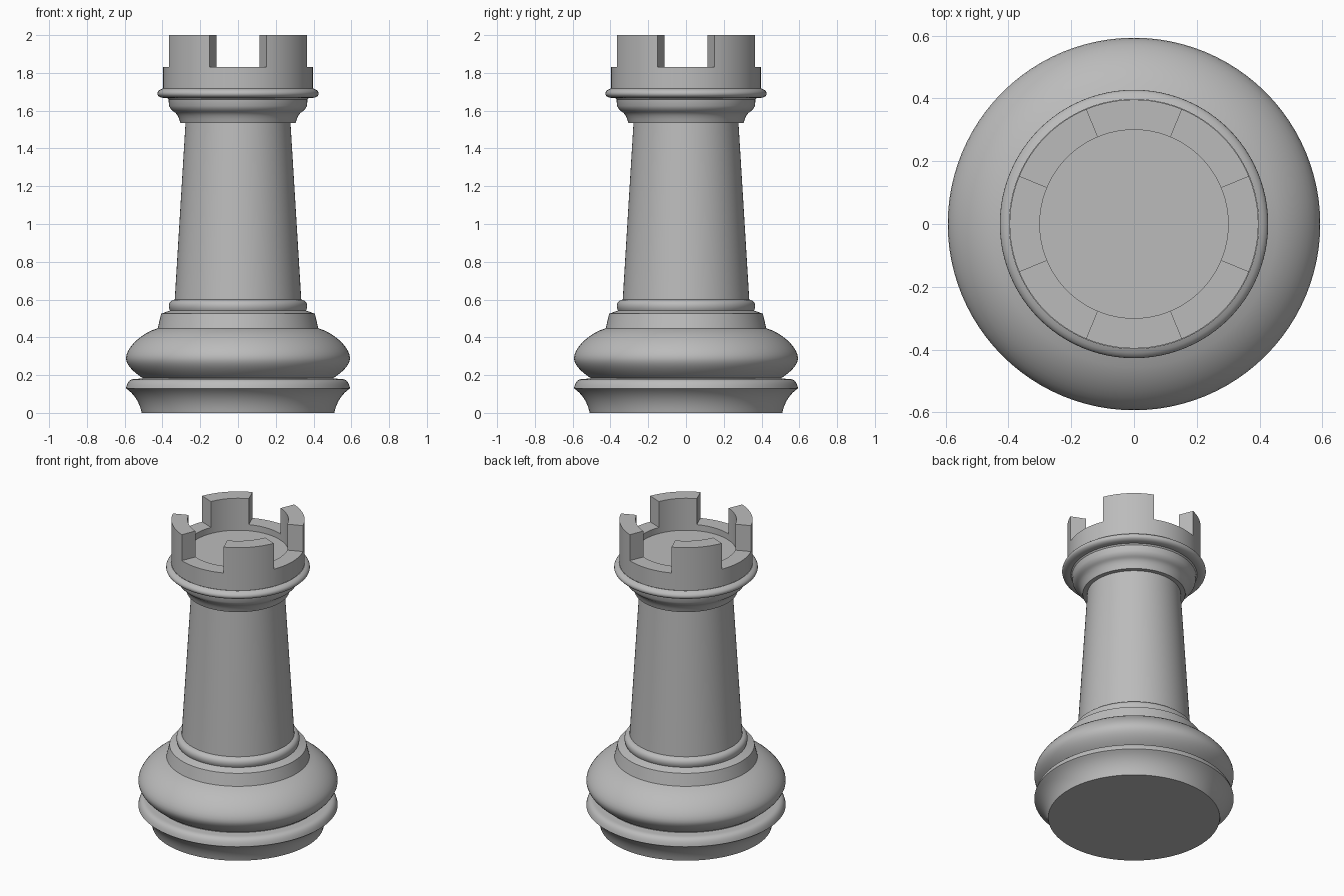
import bpy, bmesh, math
from mathutils import Vector
from mathutils.geometry import interpolate_bezier

SEGMENTS = 96
RIM_Z, TOP_Z = 1.83, 2.0

cube = bpy.data.objects.get("Cube")
if cube:
    bpy.data.objects.remove(cube, do_unlink=True)

grey = bpy.data.materials.new("stone grey")
grey.use_nodes = True
colour = (0.5, 0.5, 0.5, 1)
grey.diffuse_color = colour
grey.node_tree.nodes["Principled BSDF"].inputs["Base Color"].default_value = colour


def curve(start, handle_a, handle_b, end, steps=10):
    """Sampled curved stretch of a profile, as (radius, height) pairs."""
    pts = [Vector((r, 0, z)) for r, z in (start, handle_a, handle_b, end)]
    return [(p.x, p.z) for p in interpolate_bezier(*pts, steps)]


def lathe(profile):
    """Turn a (radius, height) profile about the z axis."""
    bm = bmesh.new()
    verts = [bm.verts.new((r, 0, z)) for r, z in profile]
    edges = [bm.edges.new(pair) for pair in zip(verts, verts[1:])]
    bmesh.ops.spin(bm, geom=verts + edges, cent=(0, 0, 0), axis=(0, 0, 1),
                   angle=math.tau, steps=SEGMENTS)
    bmesh.ops.remove_doubles(bm, verts=bm.verts, dist=0.0005)
    bmesh.ops.recalc_face_normals(bm, faces=bm.faces)
    # Open shells: make sure the normals point outward
    bm.normal_update()
    if sum(f.normal.dot(Vector((*f.calc_center_median().xy, 0))) for f in bm.faces) < 0:
        bmesh.ops.reverse_faces(bm, faces=bm.faces)
    return bm


def finish(name, bm):
    mesh = bpy.data.meshes.new(name)
    bm.to_mesh(mesh)
    bm.free()
    mesh.materials.append(grey)
    obj = bpy.data.objects.new(name, mesh)
    bpy.context.collection.objects.link(obj)
    bpy.ops.object.select_all(action="DESELECT")
    obj.select_set(True)
    bpy.context.view_layer.objects.active = obj
    bpy.ops.object.shade_smooth_by_angle(angle=math.radians(30))


# Base: flared foot, rounded lip, wide bulge, tapered step and small ring
base = [(0, 0)]
base += curve((0.51, 0), (0.523, 0.06), (0.55, 0.1), (0.593, 0.13))
base += curve((0.593, 0.13), (0.585, 0.17), (0.57, 0.18), (0.54, 0.18))
base += [(0.505, 0.182)]
base += curve((0.505, 0.185), (0.53, 0.2), (0.593, 0.245), (0.593, 0.29))
base += curve((0.593, 0.29), (0.593, 0.34), (0.52, 0.42), (0.425, 0.448))
base += [(0.407, 0.525), (0.36, 0.542)]
base += curve((0.36, 0.542), (0.372, 0.565), (0.368, 0.595), (0.335, 0.6))
finish("base", lathe(base))

# Shaft
finish("shaft", lathe([(0.335, 0.6), (0.278, 1.535)]))

# Collar: stepped moulding below a rounded ring
collar = [(0.278, 1.535), (0.305, 1.535)]
collar += curve((0.305, 1.535), (0.325, 1.61), (0.345, 1.58), (0.365, 1.625))
collar += [(0.368, 1.66)]
collar += curve((0.375, 1.668), (0.435, 1.66), (0.445, 1.705), (0.397, 1.718))
finish("collar", lathe(collar))

# Crown: wall, rim and sunken floor, with battlements raised from the rim
crown = lathe([(0.396, 1.718), (0.396, RIM_Z), (0.3, RIM_Z), (0.3, 1.79), (0, 1.79)])


def in_battlement(face):
    c = face.calc_center_median()
    on_rim = face.normal.z > 0.9 and c.z > RIM_Z - 0.01
    angle = math.degrees(math.atan2(c.y, c.x)) % 90
    return on_rim and 22.5 < angle < 67.5


raised = [f for f in crown.faces if in_battlement(f)]
result = bmesh.ops.extrude_face_region(crown, geom=raised)
bmesh.ops.delete(crown, geom=[f for f in raised if f.is_valid], context="FACES")
for v in result["geom"]:
    if isinstance(v, bmesh.types.BMVert):
        v.co.z = TOP_Z
crown.normal_update()
finish("crown", crown)
